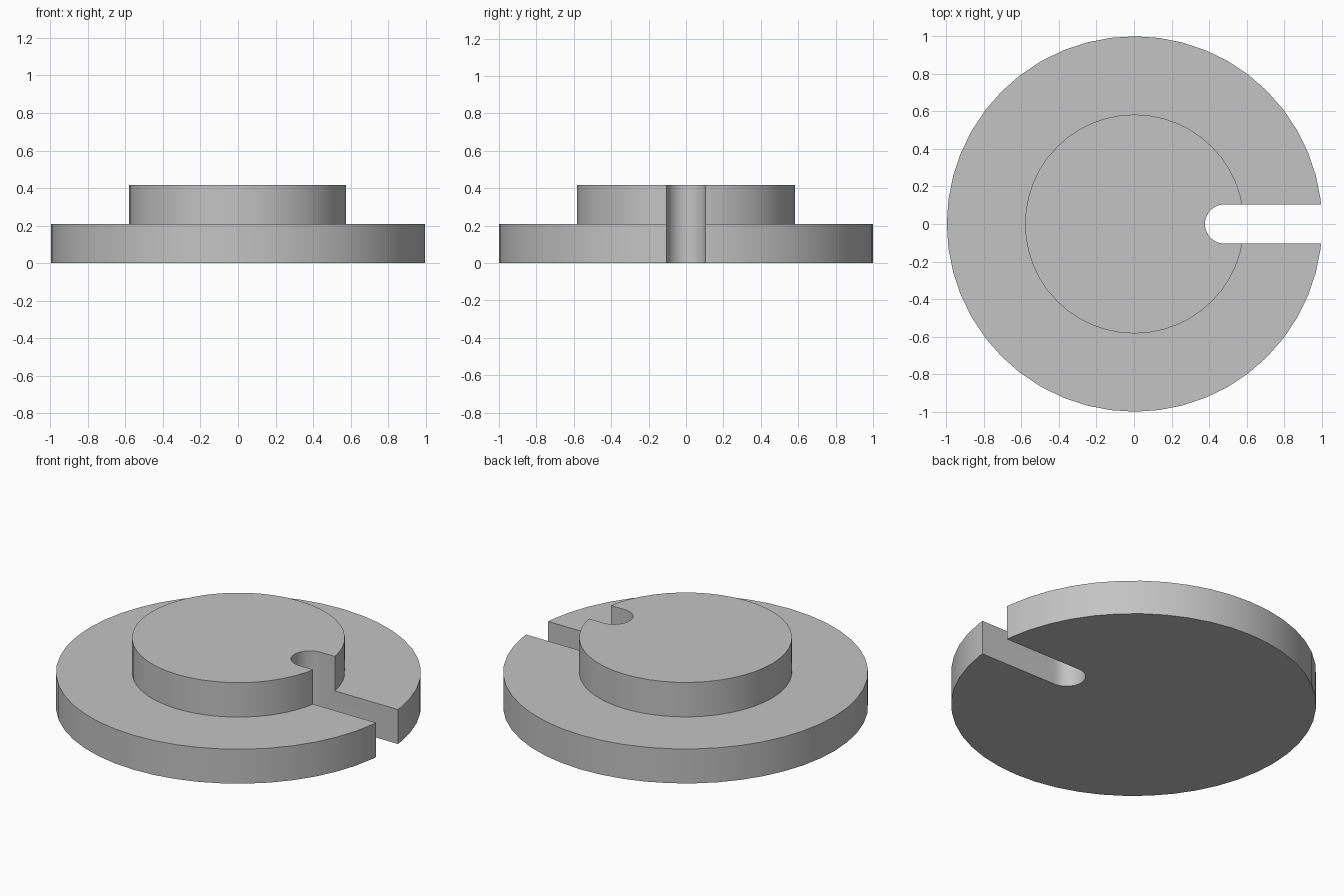
import bpy, bmesh, math
from mathutils import Matrix, Vector

if "Cube" in bpy.data.objects:
    bpy.data.objects.remove(bpy.data.objects["Cube"], do_unlink=True)

UNIT = 1 / 24
CENTRE_X = 0.0028            # the slot shortens the disc on one side
BASE_R, BOSS_R = 24 * UNIT, 14 * UNIT
STEP_Z, TOP_Z = 5 * UNIT, 10 * UNIT
SLOT_R, SLOT_X = 2.5 * UNIT, 11.5 * UNIT

grey = bpy.data.materials.new("plain grey")
grey.use_nodes = True
colour = (0.55, 0.55, 0.55, 1)
grey.diffuse_color = colour
grey.node_tree.nodes["Principled BSDF"].inputs["Base Color"].default_value = colour


def arc(radius, start, end, steps):
    for i in range(steps):
        a = start + (end - start) * i / (steps - 1)
        yield radius * math.cos(a), radius * math.sin(a)


def make_object(name, bm):
    bmesh.ops.recalc_face_normals(bm, faces=bm.faces[:])
    mesh = bpy.data.meshes.new(name)
    bm.to_mesh(mesh)
    bm.free()
    obj = bpy.data.objects.new(name, mesh)
    bpy.context.collection.objects.link(obj)
    obj.data.materials.append(grey)
    return obj


# Stepped disc: wide flange with a round boss on top
bm = bmesh.new()
sides = 48
rings = []
for radius, z in ((BASE_R, 0), (BASE_R, STEP_Z), (BOSS_R, STEP_Z), (BOSS_R, TOP_Z)):
    angles = [2 * math.pi * i / sides for i in range(sides)]
    rings.append([bm.verts.new((radius * math.cos(a), radius * math.sin(a), z)) for a in angles])
for low, high in zip(rings, rings[1:]):
    for i in range(sides):
        j = (i + 1) % sides
        bm.faces.new((low[i], low[j], high[j], high[i]))
bm.faces.new(rings[0])
bm.faces.new(rings[-1])
disc = make_object("slotted_stepped_disc", bm)

# Round-ended slot cutter, open towards +x
bm = bmesh.new()
outline = [(SLOT_X + x, y) for x, y in arc(SLOT_R, math.pi / 2, 3 * math.pi / 2, 21)]
outline += [(1.2, -SLOT_R), (1.2, SLOT_R)]
face = bm.faces.new([bm.verts.new((x, y, -0.1)) for x, y in outline])
side = bmesh.ops.extrude_face_region(bm, geom=[face])
moved = [v for v in side["geom"] if isinstance(v, bmesh.types.BMVert)]
bmesh.ops.translate(bm, vec=Vector((0, 0, TOP_Z + 0.2)), verts=moved)
cutter = make_object("slot_cutter", bm)
cutter.hide_render = True

# Cut the slot, then drop the cutter
cut = disc.modifiers.new("slot", "BOOLEAN")
cut.operation = "DIFFERENCE"
cut.solver = "EXACT"
cut.object = cutter
bpy.ops.object.select_all(action="DESELECT")
disc.select_set(True)
bpy.context.view_layer.objects.active = disc
bpy.ops.object.modifier_apply(modifier=cut.name)
bpy.data.objects.remove(cutter, do_unlink=True)

# Centre and shade
disc.data.transform(Matrix.Translation((CENTRE_X, 0, 0)))
bpy.ops.object.shade_smooth_by_angle(angle=math.radians(30))
